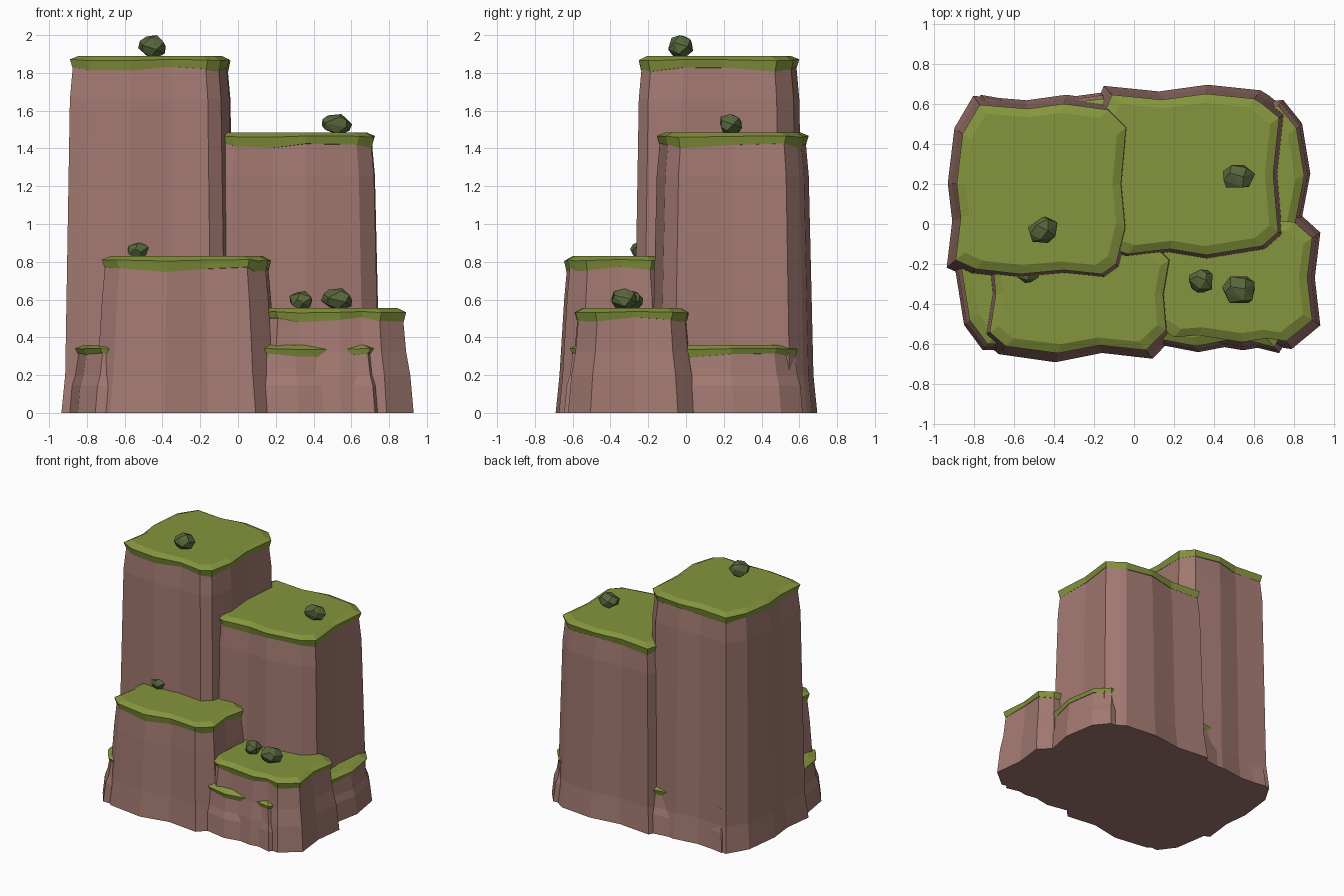
import bpy, bmesh, math, random
from mathutils import Vector

if "Cube" in bpy.data.objects:
    bpy.data.objects.remove(bpy.data.objects["Cube"])

random.seed(4)


def material(name, colour):
    m = bpy.data.materials.new(name)
    m.diffuse_color = (*colour, 1)
    m.use_nodes = True
    m.node_tree.nodes["Principled BSDF"].inputs["Base Color"].default_value = m.diffuse_color
    return m


ROCK = material("red brown rock", (0.36, 0.19, 0.163))
GRASS = material("grass green", (0.235, 0.30, 0.047))
STONE = material("mossy stone", (0.095, 0.135, 0.045))


def finish(name, bm, mat):
    bmesh.ops.recalc_face_normals(bm, faces=bm.faces)
    me = bpy.data.meshes.new(name)
    bm.to_mesh(me)
    bm.free()
    me.materials.append(mat)
    ob = bpy.data.objects.new(name, me)
    bpy.context.collection.objects.link(ob)
    return ob


def grown(outline, d):
    """Outline pushed outward by d, scaling about its middle on each axis."""
    xs, ys = zip(*outline)
    cx, cy = (min(xs) + max(xs)) / 2, (min(ys) + max(ys)) / 2
    sx = 1 + 2 * d / (max(xs) - min(xs))
    sy = 1 + 2 * d / (max(ys) - min(ys))
    return [(cx + (x - cx) * sx, cy + (y - cy) * sy) for x, y in outline]


def loft(name, outline, levels, mat):
    """Stack rings of the outline; each level is (height, growth, waviness)."""
    bm = bmesh.new()
    rings = []
    for z, d, wave in levels:
        rings.append([bm.verts.new((x, y, z + wave * math.sin(i * 1.9 + z)))
                      for i, (x, y) in enumerate(grown(outline, d))])
    n = len(outline)
    for a, b in zip(rings, rings[1:]):
        for i in range(n):
            j = (i + 1) % n
            bm.faces.new((a[i], a[j], b[j], b[i]))
    bm.faces.new(rings[0][::-1])
    bm.faces.new(rings[-1])
    return finish(name, bm, mat)


def terrace(name, top, outline, flare=0.045, thick=0.07):
    """Flared rock column with a bevelled grass cap."""
    loft(name + "_rock", outline,
         [(0, flare, 0), (min(0.2, top * 0.4), flare * 0.55, 0),
          (top - min(0.23, top * 0.45), 0.0, 0),
          (top - 0.03, -0.018, 0)], ROCK)
    loft(name + "_grass", outline,
         [(top - thick, -0.012, 0.014), (top - 0.022, 0.0, 0.004),
          (top, -0.045, 0)], GRASS)


# Rock terraces, outlines listed anticlockwise
terrace("tall_column", 1.89, [
    (-0.89, -0.18), (-0.79, -0.225), (-0.57, -0.25), (-0.35, -0.23),
    (-0.16, -0.25), (-0.09, -0.20), (-0.045, -0.02), (-0.065, 0.2),
    (-0.04, 0.48), (-0.13, 0.57), (-0.35, 0.6), (-0.53, 0.575),
    (-0.77, 0.595), (-0.855, 0.45), (-0.885, 0.2), (-0.865, 0.03)])

terrace("middle_column", 1.485, [
    (-0.09, -0.13), (-0.03, -0.15), (0.18, -0.125), (0.36, -0.155),
    (0.64, -0.11), (0.72, -0.04), (0.695, 0.25), (0.725, 0.53),
    (0.64, 0.60), (0.60, 0.625), (0.36, 0.65), (0.14, 0.62),
    (-0.11, 0.645), (-0.15, 0.55), (-0.12, 0.25)])

terrace("front_left_terrace", 0.83, [
    (-0.72, -0.54), (-0.64, -0.61), (-0.38, -0.645), (-0.17, -0.605),
    (0.06, -0.63), (0.10, -0.59), (0.16, -0.53), (0.145, -0.35),
    (0.175, -0.18), (0.10, -0.11), (-0.2, -0.09), (-0.6, -0.1),
    (-0.71, -0.15), (-0.69, -0.35)])

terrace("front_right_terrace", 0.555, [
    (0.11, -0.50), (0.2, -0.565), (0.32, -0.555), (0.54, -0.59),
    (0.66, -0.57), (0.76, -0.585), (0.89, -0.48), (0.865, -0.27),
    (0.89, -0.07), (0.80, 0.01), (0.5, 0.03), (0.2, 0.0),
    (0.10, -0.08), (0.125, -0.3)], flare=0.04, thick=0.062)

# Low plinth whose grass edge peeks out between the terraces
terrace("low_plinth", 0.36, [
    (-0.82, -0.48), (-0.73, -0.60), (-0.62, -0.60), (-0.45, -0.56),
    (0.1, -0.57), (0.31, -0.61), (0.52, -0.57), (0.70, -0.615),
    (0.76, -0.5), (0.80, -0.02), (0.85, 0.24), (0.81, 0.48),
    (0.72, 0.59), (0.4, 0.58), (0.0, 0.60), (-0.16, 0.625),
    (-0.35, 0.60), (-0.53, 0.58), (-0.74, 0.615), (-0.84, 0.45),
    (-0.86, 0.1), (-0.865, -0.2)], flare=0.03, thick=0.055)


def boulder(name, x, y, z, radius, height):
    """Faceted stone: convex hull of jittered points spread over a ball."""
    bm = bmesh.new()
    count = 17
    for i in range(count):
        h = 1 - 2 * (i + 0.5) / count
        a = i * 2.39996 + random.uniform(-0.3, 0.3)
        r = math.sqrt(1 - h * h) * random.uniform(0.92, 1.1)
        bm.verts.new((r * math.cos(a), r * math.sin(a), h))
    hull = bmesh.ops.convex_hull(bm, input=bm.verts)
    bmesh.ops.delete(bm, geom=[v for v in bm.verts if not v.link_faces], context='VERTS')
    top = max(v.co.z for v in bm.verts)
    for v in bm.verts:
        s = (v.co.z / top + 1) / 2
        v.co = Vector((x + v.co.x * radius, y + v.co.y * radius * 0.85,
                       z - 0.012 + s * (height + 0.012)))
    finish(name, bm, STONE)


# Stones resting on the grass
boulder("tall_column_stone", -0.455, -0.03, 1.89, 0.08, 0.11)
boulder("middle_column_stone", 0.52, 0.235, 1.485, 0.085, 0.097)
boulder("front_left_stone", -0.53, -0.245, 0.83, 0.058, 0.075)
boulder("front_right_stone_small", 0.335, -0.285, 0.555, 0.07, 0.09)
boulder("front_right_stone_large", 0.525, -0.33, 0.555, 0.087, 0.105)
